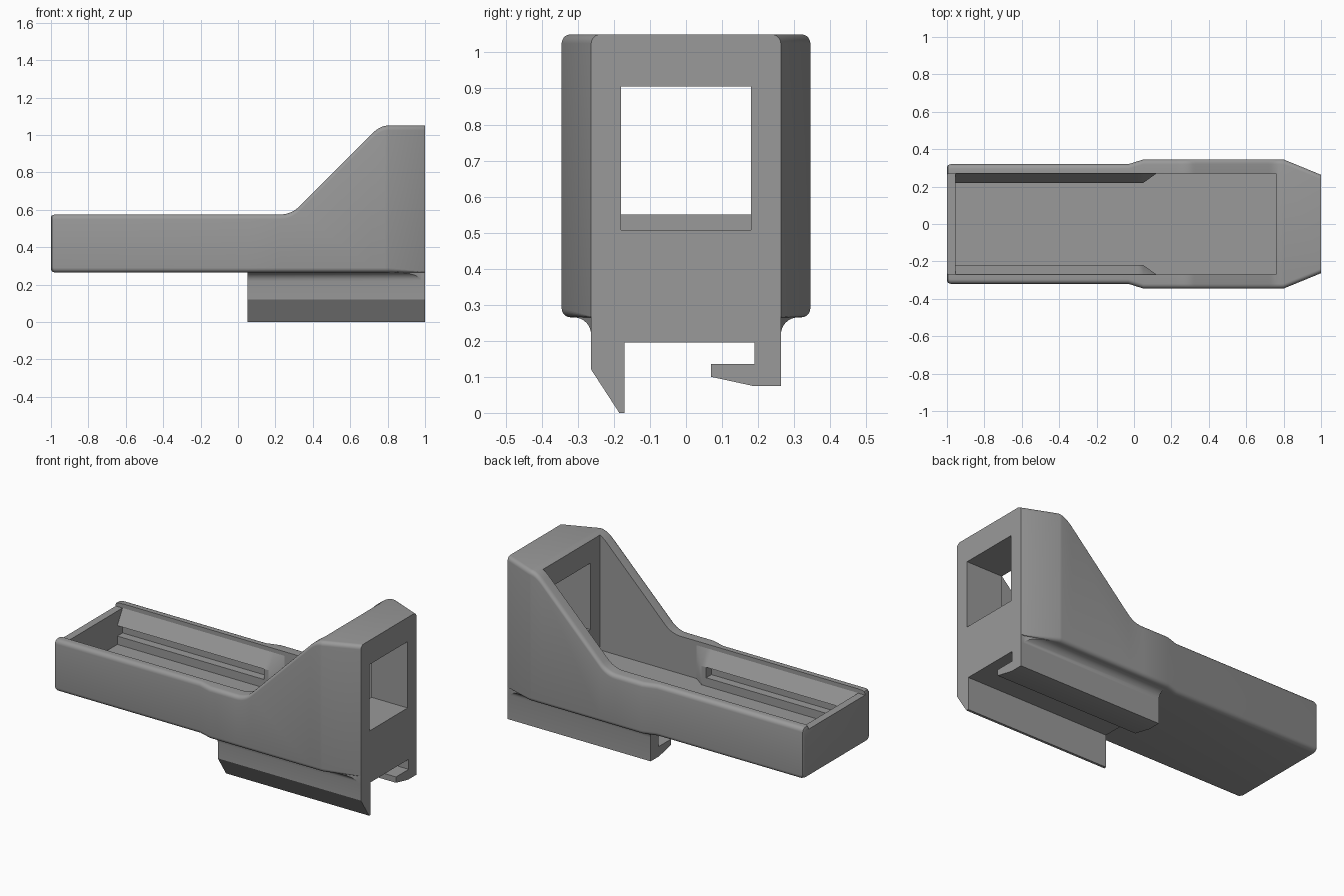
import bpy, bmesh, math

if "Cube" in bpy.data.objects:
    bpy.data.objects.remove(bpy.data.objects["Cube"])

mat = bpy.data.materials.new("mid_grey")
mat.diffuse_color = (0.32, 0.32, 0.32, 1)
mat.use_nodes = True
mat.node_tree.nodes["Principled BSDF"].inputs["Base Color"].default_value = mat.diffuse_color


def loft(name, sections):
    """Skin a list of equal-length closed rings and cap both ends."""
    bm = bmesh.new()
    rings = [[bm.verts.new(p) for p in s] for s in sections]
    n = len(rings[0])
    for a, b in zip(rings, rings[1:]):
        for i in range(n):
            j = (i + 1) % n
            bm.faces.new((a[i], a[j], b[j], b[i]))
    bm.faces.new(rings[0])
    bm.faces.new(rings[-1])
    bmesh.ops.recalc_face_normals(bm, faces=bm.faces)
    me = bpy.data.meshes.new(name)
    bm.to_mesh(me)
    bm.free()
    ob = bpy.data.objects.new(name, me)
    bpy.context.collection.objects.link(ob)
    me.materials.append(mat)
    return ob


def prism_x(name, yz, x0, x1):
    return loft(name, [[(x, y, z) for y, z in yz] for x in (x0, x1)])


def box(name, x0, x1, w, z0, z1):
    return prism_x(name, [(-w, z0), (w, z0), (w, z1), (-w, z1)], x0, x1)


def boolean(ob, cutter, op):
    m = ob.modifiers.new("cut", 'BOOLEAN')
    m.object, m.operation, m.solver = cutter, op, 'EXACT'
    bpy.context.view_layer.objects.active = ob
    bpy.ops.object.modifier_apply(modifier=m.name)
    bpy.data.objects.remove(cutter)


def lerp_table(table, x):
    for (x0, v0), (x1, v1) in zip(table, table[1:]):
        if x <= x1:
            return v0 + (v1 - v0) * (x - x0) / (x1 - x0)
    return table[-1][1]


def bezier(a, b, c, n=6):
    return [tuple((1 - t) ** 2 * p + 2 * t * (1 - t) * q + t * t * r for p, q, r in zip(a, b, c))
            for t in (i / n for i in range(n + 1))]


# Outer housing: rounded rectangles lofted along the length
WIDTH = [(-1, .32), (-.03, .32), (.05, .345), (.8, .345), (1, .263)]
BOTTOM = .265
top = [(-1, .575), (-.995, .575), (-.98, .575), (-.03, .575), (.05, .575)]
top += bezier((.225, .575), (.285, .575), (.328, .618))
top += bezier((.717, 1.007), (.76, 1.05), (.8, 1.05))
top += [(1, 1.05)]


def rounded_section(x, t):
    s = {-1: .015, -.995: .005}.get(x, 0)          # softened front end
    w, t, b = lerp_table(WIDTH, x) - s, t - s, BOTTOM + s
    r = .025
    rb = .003 if x == 1 else r
    ring = []
    for cy, cz, rad, start in ((w - rb, b + rb, rb, -90), (w - r, t - r, r, 0),
                               (-w + r, t - r, r, 90), (-w + rb, b + rb, rb, 180)):
        for k in range(6):
            a = math.radians(start + 18 * k)
            ring.append((x, cy + rad * math.cos(a), cz + rad * math.sin(a)))
    return ring


housing = loft("housing", [rounded_section(x, t) for x, t in top])

# Tray cavity, lowered end wall and window through the tall end
boolean(housing, box("cavity_cutter", -.955, .76, .27, .35, 1.3), 'DIFFERENCE')
boolean(housing, box("end_wall_cutter", -1.1, -.9, .268, .55, 1.3), 'DIFFERENCE')
boolean(housing, box("window_cutter", .6, 1.2, .18, .507, .905), 'DIFFERENCE')

# Slotted rails along both inner walls, fading out with a tapered block
parts = [housing]
for side, label in ((1, "back"), (-1, "front")):
    lower = [(.28, .345), (.22, .345), (.22, .40), (.28, .40)]
    upper = [(.28, .463), (.22, .463), (.27, .55), (.28, .55)]
    block = [(.28, .345), (.22, .345), (.22, .463), (.27, .55), (.28, .55)]
    for name, prof in (("lower_rail", lower), ("upper_rail", upper)):
        parts.append(prism_x(f"{label}_{name}", [(side * y, z) for y, z in prof], -.96, .02))
    parts.append(loft(f"{label}_rail_end", [
        [(x, side * max(y, lim), z) for y, z in block]
        for x, lim in ((.02, 0), (.05, 0), (.12, .2702))]))

# Mounting clip with hooked jaws, coved into the underside
cove = [(.311 + .048 * math.cos(math.radians(a)), .217 + .048 * math.sin(math.radians(a)))
        for a in range(180, 89, -15)]
profile = [(-.263, .12), (-.185, 0), (-.17, 0), (-.17, .195), (.19, .195), (.19, .135),
           (.07, .135), (.07, .10), (.185, .075), (.263, .075)]
profile += cove + [(.311, .27), (-.311, .27)] + [(-y, z) for y, z in reversed(cove)]
clip = prism_x("mounting_clip", profile, .05, 1)
plan = [(-.1, .33), (.8, .33), (.98, .2635), (1.1, .2635)]
outline = plan + [(x, -y) for x, y in reversed(plan)]
boolean(clip, loft("clip_trim", [[(x, y, z) for x, y in outline] for z in (-.1, .5)]), 'INTERSECT')
parts.append(clip)

# Smooth rounded areas, keep hard edges crisp
bpy.ops.object.select_all(action='DESELECT')
for ob in parts:
    ob.select_set(True)
bpy.context.view_layer.objects.active = housing
bpy.ops.object.shade_smooth_by_angle(angle=math.radians(28))
